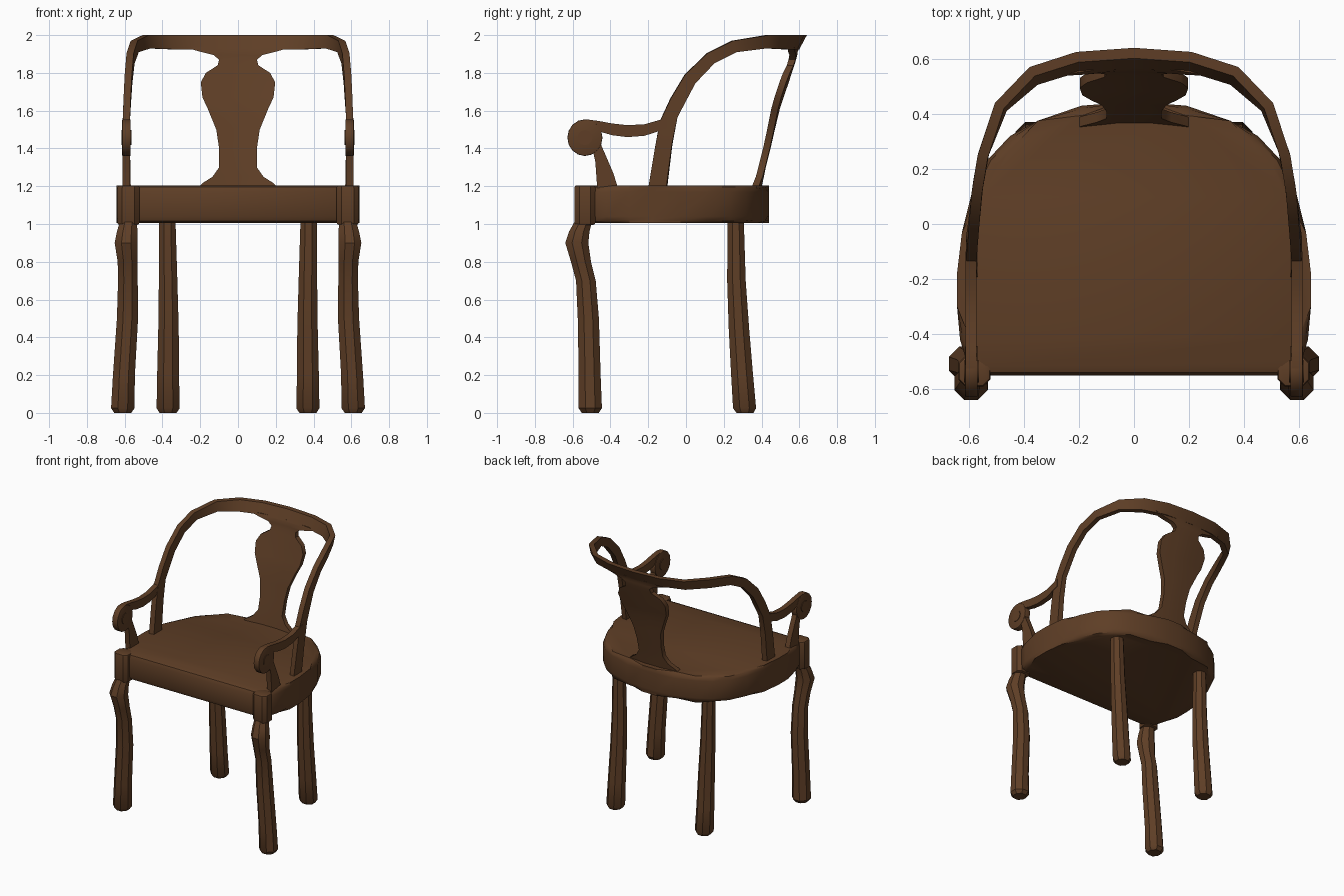
import bpy, bmesh, math
from mathutils import Vector

if "Cube" in bpy.data.objects:
    bpy.data.objects.remove(bpy.data.objects["Cube"])

wood = bpy.data.materials.new("dark brown wood")
wood.diffuse_color = (0.112, 0.048, 0.019, 1)
wood.use_nodes = True
wood.node_tree.nodes["Principled BSDF"].inputs["Base Color"].default_value = wood.diffuse_color


def finish(name, bm, angle=35):
    bmesh.ops.recalc_face_normals(bm, faces=bm.faces)
    mesh = bpy.data.meshes.new(name)
    bm.to_mesh(mesh)
    bm.free()
    mesh.materials.append(wood)
    ob = bpy.data.objects.new(name, mesh)
    bpy.context.collection.objects.link(ob)
    bpy.ops.object.select_all(action='DESELECT')
    ob.select_set(True)
    bpy.context.view_layer.objects.active = ob
    bpy.ops.object.shade_smooth_by_angle(angle=math.radians(angle))
    return ob


def loft(name, rings, bevel=0, bevel_caps=False):
    """Skin a list of equal rings and cap both ends."""
    bm = bmesh.new()
    vs = [[bm.verts.new(p) for p in r] for r in rings]
    n = len(rings[0])
    for a, b in zip(vs, vs[1:]):
        for i in range(n):
            bm.faces.new((a[i], a[(i + 1) % n], b[(i + 1) % n], b[i]))
    caps = [bm.faces.new(vs[0]), bm.faces.new(vs[-1])]
    if bevel:
        edges = {e for f in caps for e in f.edges} if bevel_caps else set(bm.edges)
        bmesh.ops.bevel(bm, geom=list(edges), offset=bevel, segments=2 if bevel_caps else 1,
                        profile=0.5, affect='EDGES')
    return finish(name, bm)


def leg(name, stations, s):
    """Eight-sided leg through (x, y, z, radius) stations."""
    rings = []
    for x, y, z, r in stations:
        r /= math.cos(math.pi / 8)
        rings.append([(s * x + r * math.cos((k + .5) * math.pi / 4),
                       y + r * math.sin((k + .5) * math.pi / 4), z) for k in range(8)])
    return loft(name, rings)


def plate(name, outline, x0, x1, bevel=0):
    """Side-view (y, z) outline made thick along x."""
    return loft(name, [[(x, y, z) for y, z in outline] for x in (x0, x1)], bevel, True)


# Seat
half = [(0.55, -0.55), (0.605, -0.51), (0.632, -0.42), (0.643, -0.3), (0.643, -0.18),
        (0.625, -0.03), (0.59, 0.11), (0.53, 0.235), (0.45, 0.32), (0.35, 0.375), (0.19, 0.43), (0.06, 0.44)]
outline = half + [(-x, y) for x, y in reversed(half)]
loft("seat", [[(x, y, z) for x, y in outline] for z in (1.005, 1.205)], 0.035, True)

# Hoop: outer edge (x, y, z), then lower/inner edge (x, y, z), from crest to seat
hoop = [((0.21, 0.625, 2.0), (0.205, 0.59, 1.925)),
        ((0.38, 0.57, 2.0), (0.37, 0.538, 1.925)),
        ((0.505, 0.44, 2.0), (0.495, 0.43, 1.93)),
        ((0.568, 0.25, 1.97), (0.562, 0.27, 1.91)),
        ((0.59, 0.115, 1.905), (0.585, 0.15, 1.85)),
        ((0.6, -0.005, 1.79), (0.597, 0.05, 1.745)),
        ((0.606, -0.08, 1.665), (0.604, -0.003, 1.645)),
        ((0.61, -0.137, 1.545), (0.61, -0.045, 1.565)),
        ((0.61, -0.165, 1.4), (0.61, -0.075, 1.42)),
        ((0.605, -0.2, 1.19), (0.605, -0.105, 1.19))]


def flip(p):
    return (-p[0], p[1], p[2])


path = ([(flip(a), flip(b)) for a, b in reversed(hoop)]
        + [((0, 0.64, 2.0), (0, 0.6, 1.925))] + hoop)
rings = []
for i, (a, b) in enumerate(path):
    p, q = Vector(path[max(i - 1, 0)][0]), Vector(path[min(i + 1, len(path) - 1)][0])
    t = (q - p).to_2d().normalized()
    n = Vector((t.y, -t.x, 0)) * 0.038      # inward thickness
    a, b = Vector(a), Vector(b)
    rings.append([a, a + n, b + n, b])
loft("back_hoop", rings)

# Vase-shaped splat: (z, half width, y)
splat = [(1.19, 0.21, 0.383), (1.215, 0.19, 0.388), (1.25, 0.135, 0.395), (1.3, 0.1, 0.405),
         (1.4, 0.1, 0.43), (1.5, 0.115, 0.453), (1.61, 0.16, 0.48), (1.67, 0.188, 0.5),
         (1.75, 0.197, 0.528), (1.8, 0.17, 0.543), (1.84, 0.108, 0.556), (1.87, 0.1, 0.565),
         (1.895, 0.13, 0.572), (1.912, 0.2, 0.575), (1.935, 0.28, 0.588)]
rings = []
for z, w, y in splat:
    xs = [w * k / 3 for k in (-3, -1, 1, 3)]
    front = [(x, y - 0.018 - 0.4 * x * x, z) for x in xs]
    back = [(x, y + 0.018 - 0.4 * x * x, z) for x in reversed(xs)]
    rings.append(front + back)
loft("back_splat", rings)

front_leg = [(0.61, -0.507, 0, 0.045), (0.61, -0.507, 0.025, 0.062), (0.604, -0.51, 0.2, 0.058),
             (0.585, -0.517, 0.5, 0.056), (0.583, -0.53, 0.7, 0.052), (0.584, -0.556, 0.8, 0.053),
             (0.592, -0.578, 0.9, 0.061), (0.587, -0.565, 0.96, 0.054), (0.58, -0.545, 1.01, 0.046)]
rear_leg = [(0.37, 0.312, 0, 0.045), (0.37, 0.31, 0.025, 0.061), (0.37, 0.297, 0.2, 0.058),
            (0.368, 0.28, 0.45, 0.054), (0.37, 0.267, 0.7, 0.049), (0.374, 0.263, 1.02, 0.043)]
# Arm: (y, top z, bottom z)
arm = [(-0.57, 1.545, 1.47), (-0.52, 1.553, 1.48), (-0.46, 1.545, 1.49), (-0.39, 1.532, 1.47),
       (-0.31, 1.523, 1.46), (-0.22, 1.528, 1.467), (-0.1, 1.562, 1.505)]

for s, side in ((1, "right"), (-1, "left")):
    leg("front_leg_" + side, front_leg, s)
    leg("rear_leg_" + side, rear_leg, s)

    # Chamfered corner block above the front leg
    c, hx, hy, k = (s * 0.58, -0.535), 0.058, 0.055, 0.025
    block = [(hx, hy - k), (hx - k, hy), (k - hx, hy), (-hx, hy - k),
             (-hx, k - hy), (k - hx, -hy), (hx - k, -hy), (hx, k - hy)]
    loft("corner_block_" + side,
         [[(c[0] + x, c[1] + y, z) for x, y in block] for z in (0.995, 1.205)], 0.012, True)

    # Arm, its scroll and its support
    loft("arm_" + side, [[(s * 0.573, y, b), (s * 0.573, y, t), (s * 0.612, y, t), (s * 0.612, y, b)]
                         for y, t, b in arm])
    disc = [(-0.535 + 0.093 * math.cos(a * math.pi / 8), 1.457 + 0.097 * math.sin(a * math.pi / 8))
            for a in range(16)]
    plate("arm_scroll_" + side, disc, s * 0.568, s * 0.614, 0.005)
    button = [(-0.535 + 0.04 * math.cos(a * math.pi / 6), 1.457 + 0.04 * math.sin(a * math.pi / 6))
              for a in range(12)]
    plate("scroll_button_" + side, button, s * 0.564, s * 0.618)
    plate("arm_support_" + side,
          [(-0.47, 1.19), (-0.36, 1.19), (-0.385, 1.27), (-0.415, 1.34), (-0.45, 1.42), (-0.5, 1.42), (-0.48, 1.33)],
          s * 0.573, s * 0.611)
